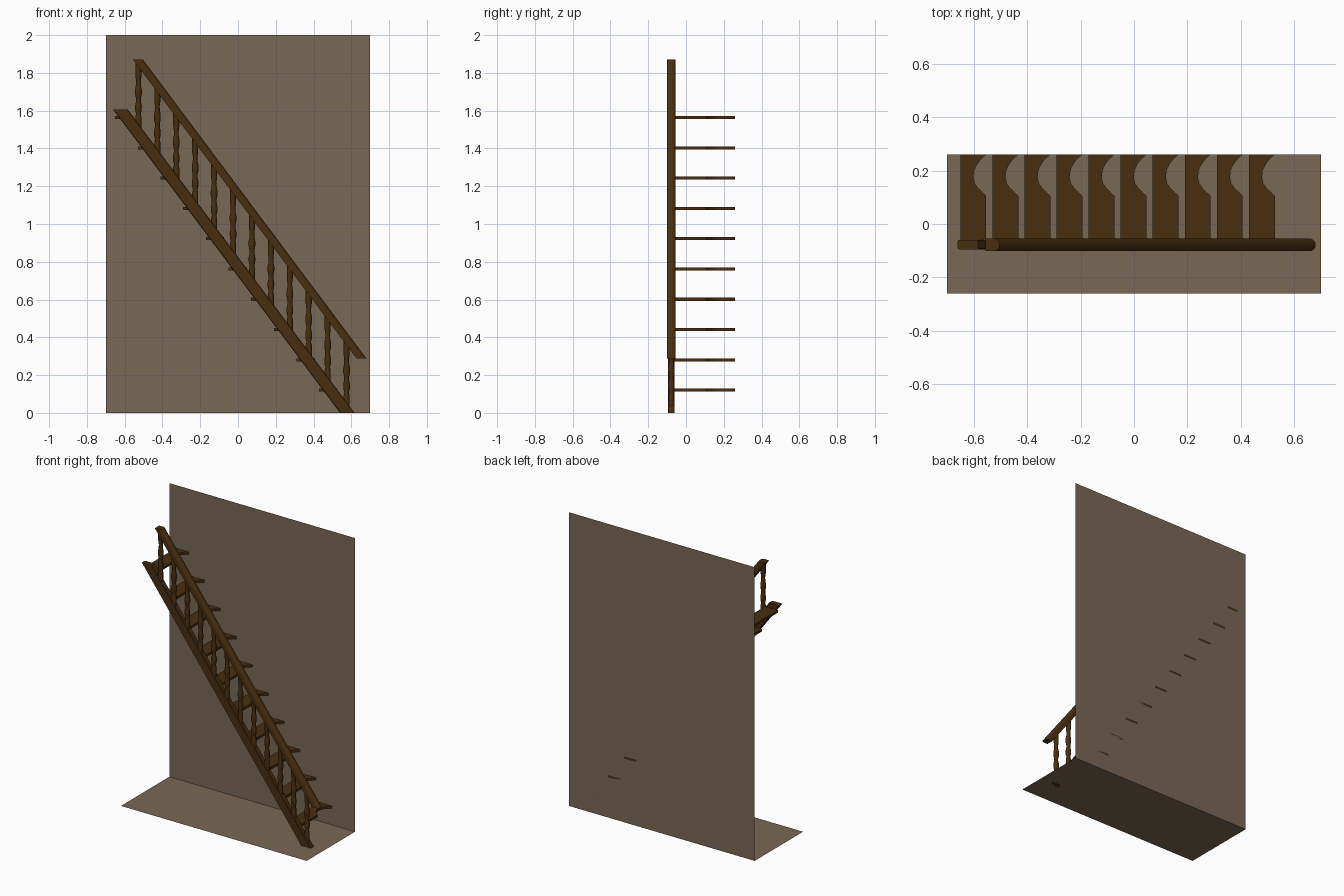
import bpy, bmesh, math
from mathutils import Vector

if "Cube" in bpy.data.objects:
    bpy.data.objects.remove(bpy.data.objects["Cube"])


def material(name, rgb):
    m = bpy.data.materials.new(name)
    m.diffuse_color = (*rgb, 1)
    m.use_nodes = True
    m.node_tree.nodes["Principled BSDF"].inputs["Base Color"].default_value = m.diffuse_color
    return m


WOOD = material("dark wood", (0.066, 0.027, 0.005))
PLASTER = material("tan plaster", (0.19, 0.14, 0.09))


def finish(name, bm, mat, smooth=True):
    bmesh.ops.recalc_face_normals(bm, faces=bm.faces)
    me = bpy.data.meshes.new(name)
    bm.to_mesh(me)
    bm.free()
    me.materials.append(mat)
    ob = bpy.data.objects.new(name, me)
    bpy.context.collection.objects.link(ob)
    if smooth:
        bpy.context.view_layer.objects.active = ob
        ob.select_set(True)
        bpy.ops.object.shade_smooth_by_angle(angle=math.radians(35))
        ob.select_set(False)
    return ob


def prism(name, outline, base, sweep):
    """Horizontal outline swept along a vector, with level end cuts."""
    bm = bmesh.new()
    base = Vector(base)
    face = bm.faces.new([bm.verts.new(base + Vector((x, y, 0))) for x, y in outline])
    new = bmesh.ops.extrude_face_region(bm, geom=[face])["geom"]
    bmesh.ops.translate(bm, vec=sweep, verts=[v for v in new if isinstance(v, bmesh.types.BMVert)])
    return finish(name, bm, WOOD)


def sheet(name, corners):
    bm = bmesh.new()
    bm.faces.new([bm.verts.new(c) for c in corners])
    return finish(name, bm, PLASTER, False)


# Wall and floor: single sheets
W, D, H = 0.7, 0.26, 2.0
sheet("wall", [(-W, D, 0), (W, D, 0), (W, D, H), (-W, D, H)])
sheet("floor", [(-W, -D, 0), (W, -D, 0), (W, D, 0), (-W, D, 0)])

SLOPE = 1.3375
RAIL_Y = -0.078

# Stringer: sloping beam with slightly eased corners
c, w, h = 0.004, 0.077, 0.018
prism("stringer",
      [(0, -h + c), (c, -h), (w - c, -h), (w, -h + c), (w, h - c), (w - c, h), (c, h), (0, h - c)],
      (0.54, RAIL_Y, 0), (-1.605 / SLOPE, 0, 1.605))

# Handrail: flat underside, rounded top
r, w = 0.0235, 0.053
arc = [(w - r + r * math.cos(a), r * math.sin(a))
       for a in (math.radians(-90 + 15 * i) for i in range(13))]
RAIL_X, RAIL_Z, RAIL_H = 0.627, 0.288, 1.582
prism("handrail", [(0, -r)] + arc + [(0, r)],
      (RAIL_X, RAIL_Y, RAIL_Z), (-RAIL_H / SLOPE, 0, RAIL_H))

# Treads: board with a scooped front edge near the wall
TREAD = [(0, -0.062), (0.097, -0.062), (0.097, 0.105), (0.083, 0.118), (0.066, 0.135),
         (0.054, 0.153), (0.049, 0.175), (0.052, 0.2), (0.062, 0.222), (0.077, 0.243),
         (0.097, 0.26), (0, 0.26)]
for i in range(10):
    prism(f"tread_{i + 1}", TREAD, (0.43 - 0.12 * i, 0, 0.113 + 0.1602 * i), (0, 0, 0.016))

# Turned balusters: lathed profile (height fraction, radius)
PROFILE = [(-0.09, 0.016), (0.12, 0.016), (0.17, 0.012), (0.24, 0.017), (0.31, 0.018),
           (0.39, 0.013), (0.45, 0.013), (0.53, 0.018), (0.60, 0.018), (0.68, 0.013),
           (0.76, 0.0125), (0.84, 0.016), (1.07, 0.016)]
SIDES = 14
for i in range(12):
    x = 0.575 - 0.1002 * i
    z0 = SLOPE * (0.617 - x)
    z1 = RAIL_Z + SLOPE * (RAIL_X - x)
    bm = bmesh.new()
    rings = []
    for t, rad in PROFILE:
        z = max(0.002, z0 + t * (z1 - z0))
        rings.append([bm.verts.new((x + rad * math.cos(k * math.tau / SIDES),
                                    RAIL_Y + rad * math.sin(k * math.tau / SIDES), z))
                      for k in range(SIDES)])
    for a, b in zip(rings, rings[1:]):
        for k in range(SIDES):
            n = (k + 1) % SIDES
            bm.faces.new((a[k], a[n], b[n], b[k]))
    bm.faces.new(rings[0][::-1])
    bm.faces.new(rings[-1])
    finish(f"baluster_{i + 1}", bm, WOOD)
